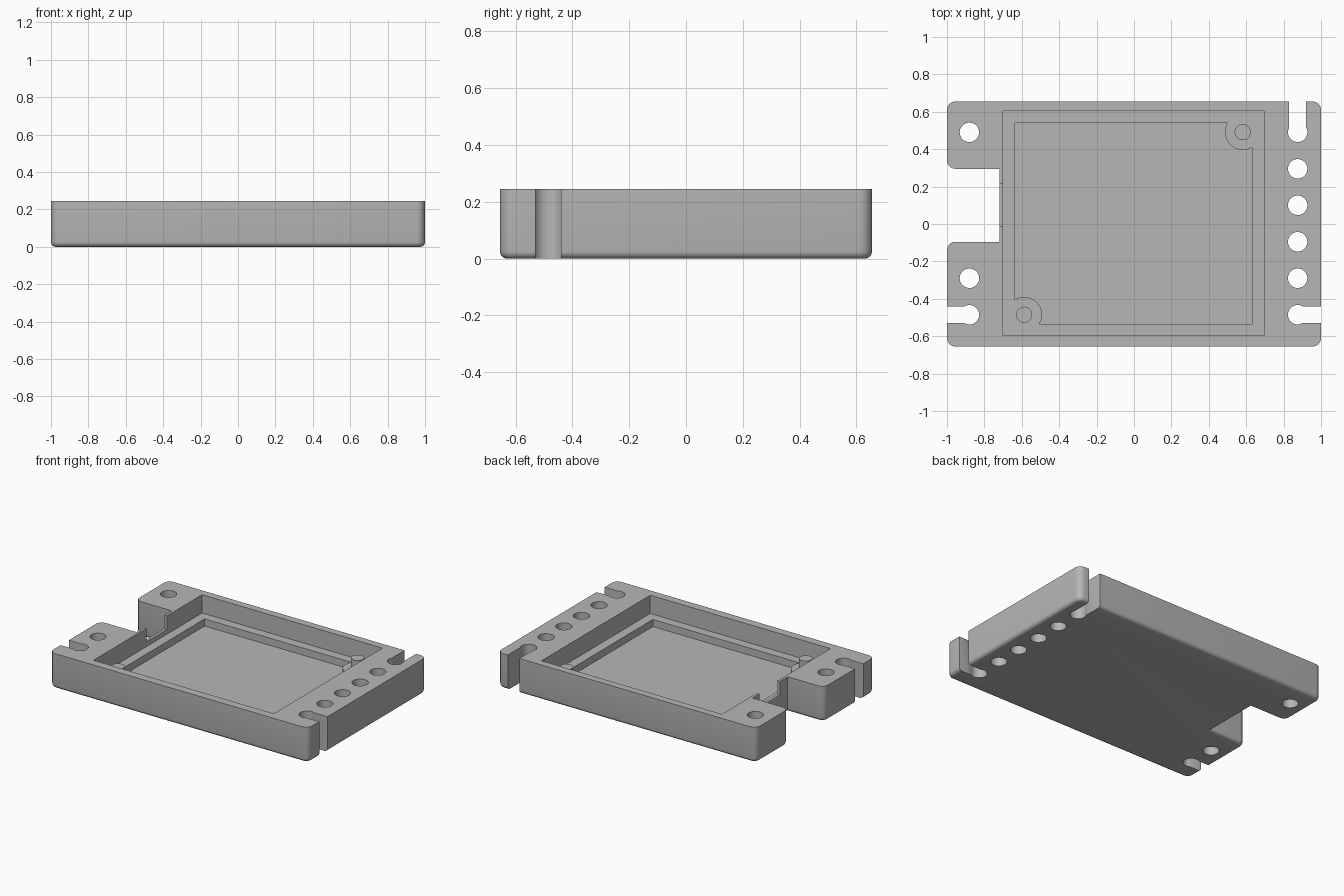
import bpy, bmesh
from math import cos, sin, pi, acos, asin
from mathutils import Vector

if "Cube" in bpy.data.objects:
    bpy.data.objects.remove(bpy.data.objects["Cube"])

TOP, LEDGE, FLOOR = 0.245, 0.117, 0.067

grey = bpy.data.materials.new("plain grey")
grey.use_nodes = True
grey.diffuse_color = (0.47, 0.47, 0.47, 1)
grey.node_tree.nodes["Principled BSDF"].inputs["Base Color"].default_value = (0.47, 0.47, 0.47, 1)


def prism(name, points, z0, z1, bottom_round=0):
    """Extrude a counter-clockwise outline, optionally rounding its lower rim."""
    bm = bmesh.new()
    base = bm.faces.new([bm.verts.new((x, y, z0)) for x, y in points])
    new = bmesh.ops.extrude_face_region(bm, geom=[base], use_keep_orig=True)["geom"]
    for v in new:
        if isinstance(v, bmesh.types.BMVert):
            v.co.z = z1
    bmesh.ops.recalc_face_normals(bm, faces=bm.faces)
    if bottom_round:
        rim = [e for e in bm.edges if all(abs(v.co.z - z0) < 1e-5 for v in e.verts)]
        bmesh.ops.bevel(bm, geom=rim, offset=bottom_round, segments=4,
                        profile=0.5, affect='EDGES')
    mesh = bpy.data.meshes.new(name)
    bm.to_mesh(mesh)
    bm.free()
    mesh.materials.append(grey)
    obj = bpy.data.objects.new(name, mesh)
    bpy.context.collection.objects.link(obj)
    return obj


def rect(x0, x1, y0, y1):
    return [(x0, y0), (x1, y0), (x1, y1), (x0, y1)]


def arc(cx, cy, r, a0, a1, n):
    return [(cx + r * cos(a0 + (a1 - a0) * i / n), cy + r * sin(a0 + (a1 - a0) * i / n))
            for i in range(n + 1)]


def circle(cx, cy, r, n=32):
    return arc(cx, cy, r, 0, 2 * pi, n)[:-1]


def fillet(corners):
    """Round the right-angled corners that carry a radius."""
    out = []
    for i, (x, y, r) in enumerate(corners):
        p = Vector((x, y))
        if not r:
            out.append((x, y))
            continue
        back = (Vector(corners[i - 1][:2]) - p).normalized()
        ahead = (Vector(corners[(i + 1) % len(corners)][:2]) - p).normalized()
        c = p + (back + ahead) * r
        for k in range(7):
            t = k / 6 * pi / 2
            out.append(tuple(c - (ahead * cos(t) + back * sin(t)) * r))
    return out


# Tray body with the connector notch in its right end
R = 0.045
body = prism("tray_body", fillet([
    (-1, -0.655, R), (1, -0.655, R), (1, 0.655, R), (-1, 0.655, R),
    (-1, 0.295, R), (-0.72, 0.295, 0), (-0.72, -0.095, 0), (-1, -0.095, R)]),
    0, TOP, 0.025)

cutters = []


def cut(points, z0=-0.1, z1=TOP + 0.1):
    cutters.append(prism("cutter", points, z0, z1))


# Upper pocket, and connector opening through the thin wall
cut(rect(-0.70, 0.695, -0.597, 0.603), LEDGE)
cut(rect(-0.80, -0.60, -0.01, 0.215), 0.15)

# Lower pocket, leaving round bosses in two opposite corners
MX, MY = -0.003, 0.003
HX, HY, PX, PY, BR = 0.633, 0.537, 0.584, 0.488, 0.095
a_side = -acos((HX - PX) / BR)
a_top = -pi - asin((HY - PY) / BR) + 2 * pi - 2 * pi
half = [(HX, -HY)] + arc(PX, PY, BR, a_side, a_top, 16)
cut([(MX + s * x, MY + s * y) for s in (1, -1) for x, y in half], FLOOR, LEDGE + 0.05)

# Mounting holes along both ends
HOLE, SLOT = 0.052, 0.045
for i in range(6):
    cut(circle(0.875, 0.49 - 0.195 * i, HOLE))
for y in (0.49, -0.29, -0.485):
    cut(circle(-0.88, y, HOLE))

# Open slots running from the corner holes to the edge
cut(rect(0.875 - SLOT, 0.875 + SLOT, 0.49, 0.8))
cut(rect(0.875, 1.2, -0.485 - SLOT, -0.485 + SLOT))
cut(rect(-1.2, -0.88, -0.485 - SLOT, -0.485 + SLOT))

for c in cutters:
    c.hide_render = True
    mod = body.modifiers.new("cut", 'BOOLEAN')
    mod.operation, mod.solver, mod.object = 'DIFFERENCE', 'EXACT', c

# Bake the cuts and discard the cutters
bpy.context.view_layer.update()
baked = bpy.data.meshes.new_from_object(
    body.evaluated_get(bpy.context.evaluated_depsgraph_get()))
body.modifiers.clear()
body.data = baked
baked.name = "tray_body"
for c in cutters:
    bpy.data.objects.remove(c)

# Locating pins on the bosses
pins = [prism(name, circle(MX + s * PX, MY + s * PY, 0.043), LEDGE - 0.01, 0.19)
        for name, s in (("back_left_pin", 1), ("front_right_pin", -1))]

# Smooth the rounded surfaces, keep hard edges crisp
for obj in [body] + pins:
    bpy.ops.object.select_all(action='DESELECT')
    obj.select_set(True)
    bpy.context.view_layer.objects.active = obj
    bpy.ops.object.shade_smooth_by_angle(angle=0.6)
